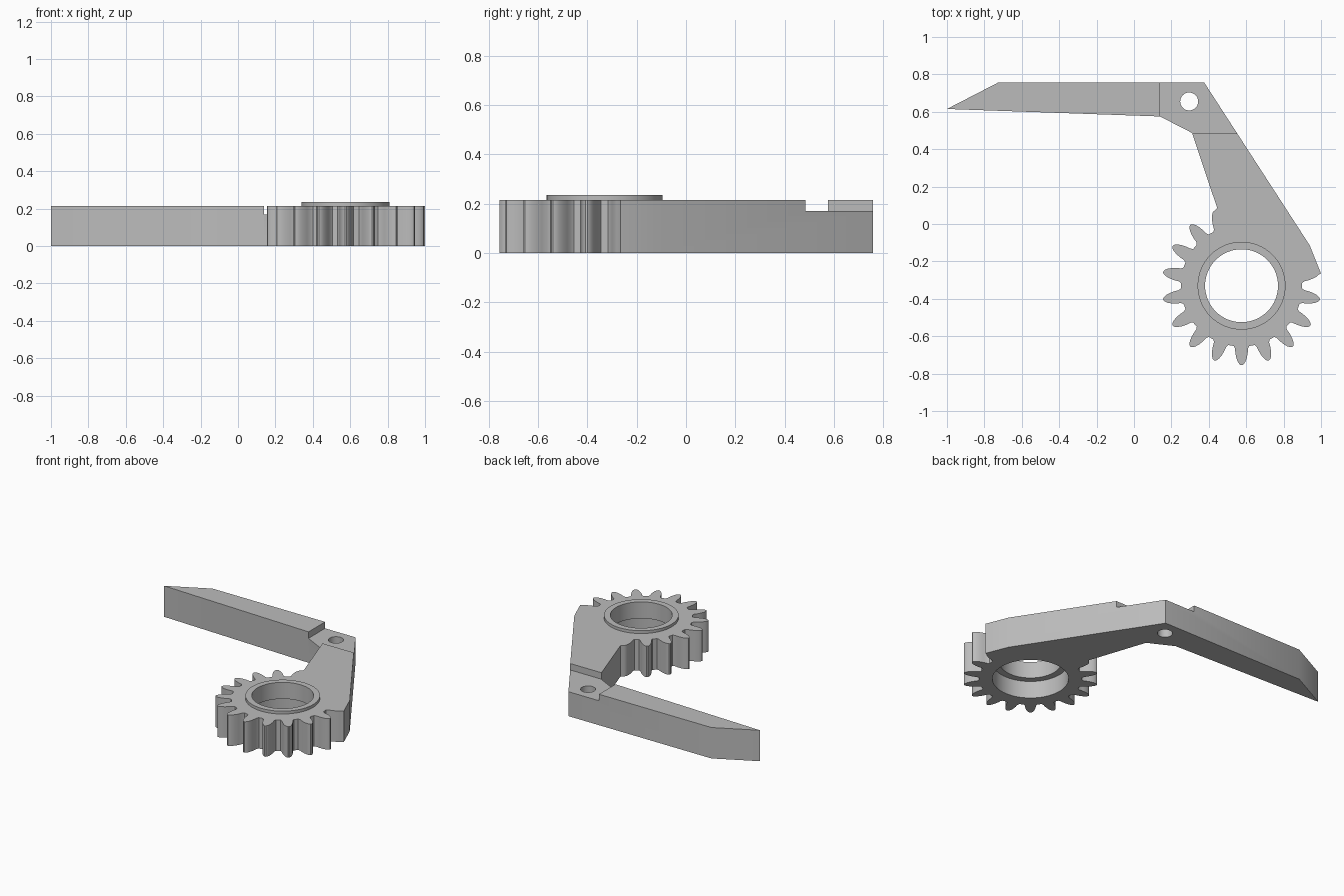
import bpy, bmesh
from math import cos, sin, pi, radians
from mathutils import Vector

if "Cube" in bpy.data.objects:
    bpy.data.objects.remove(bpy.data.objects["Cube"])

grey = bpy.data.materials.new("plain grey")
grey.use_nodes = True
colour = (0.5, 0.5, 0.5, 1)
grey.diffuse_color = colour
grey.node_tree.nodes["Principled BSDF"].inputs["Base Color"].default_value = colour

HUB = Vector((0.575, -0.33))
PIN = Vector((0.295, 0.655))
TOP, STEP, COLLAR_TOP = 0.215, 0.17, 0.235
BORE, COUNTERBORE, COUNTERBORE_TOP = 0.195, 0.24, 0.12


def prism(name, outline, z0, z1):
    """Extrude a flat outline between two heights."""
    bm = bmesh.new()
    face = bm.faces.new([bm.verts.new((p[0], p[1], z0)) for p in outline])
    up = bmesh.ops.extrude_face_region(bm, geom=[face])["geom"]
    bmesh.ops.translate(bm, vec=(0, 0, z1 - z0),
                        verts=[g for g in up if isinstance(g, bmesh.types.BMVert)])
    bmesh.ops.recalc_face_normals(bm, faces=bm.faces)
    mesh = bpy.data.meshes.new(name)
    bm.to_mesh(mesh)
    bm.free()
    mesh.materials.append(grey)
    obj = bpy.data.objects.new(name, mesh)
    bpy.context.collection.objects.link(obj)
    return obj


def circle(centre, r, n=64):
    return [centre + r * Vector((cos(2 * pi * i / n), sin(2 * pi * i / n)))
            for i in range(n)]


def cut(target, cutter):
    mod = target.modifiers.new("cut", "BOOLEAN")
    mod.object, mod.operation, mod.solver = cutter, "DIFFERENCE", "EXACT"
    bpy.context.view_layer.objects.active = target
    bpy.ops.object.modifier_apply(modifier=mod.name)
    bpy.data.objects.remove(cutter)


def smooth(obj):
    bpy.ops.object.select_all(action="DESELECT")
    obj.select_set(True)
    bpy.context.view_layer.objects.active = obj
    bpy.ops.object.shade_smooth_by_angle(angle=radians(30))


# Gear teeth: half profile as (radius, half width), root to tip
FLANK = [(0.322, 0.042), (0.335, 0.035), (0.36, 0.033), (0.385, 0.028),
         (0.405, 0.021), (0.419, 0.012), (0.425, 0.004)]


def flank(degrees, side):
    a = radians(degrees)
    out, across = Vector((cos(a), sin(a))), Vector((-sin(a), cos(a)))
    return [HUB + r * out + side * w * across for r, w in FLANK]


# Body: toothed rim running into the bent arm, as one outline
outline = flank(110, 1)[::-1]
for angle in range(130, 351, 20):
    outline += flank(angle, -1) + flank(angle, 1)[::-1]
outline += flank(370, -1)[:-1]
outline += [(1.0, -0.265), (0.94, -0.115), (0.375, 0.757), (-0.725, 0.757),
            (-1.0, 0.615), (0.139, 0.575), (0.31, 0.487), (0.445, 0.085)]
body = prism("gear_arm", outline, 0, TOP)

# Bore, counterbore, pin hole and the lowered step at the elbow
cut(body, prism("bore_cutter", circle(HUB, BORE), -0.1, 0.4))
cut(body, prism("counterbore_cutter", circle(HUB, COUNTERBORE), -0.1, COUNTERBORE_TOP))
cut(body, prism("pin_hole_cutter", circle(PIN, 0.048, 32), -0.1, 0.4))
cut(body, prism("step_cutter", [(0.14, 0.485), (1, 0.485), (1, 1), (0.14, 1)], STEP, 0.4))
smooth(body)

# Raised collar around the bore
collar = prism("collar", circle(HUB, 0.235), TOP, COLLAR_TOP)
cut(collar, prism("collar_cutter", circle(HUB, BORE), 0.1, 0.4))
smooth(collar)
